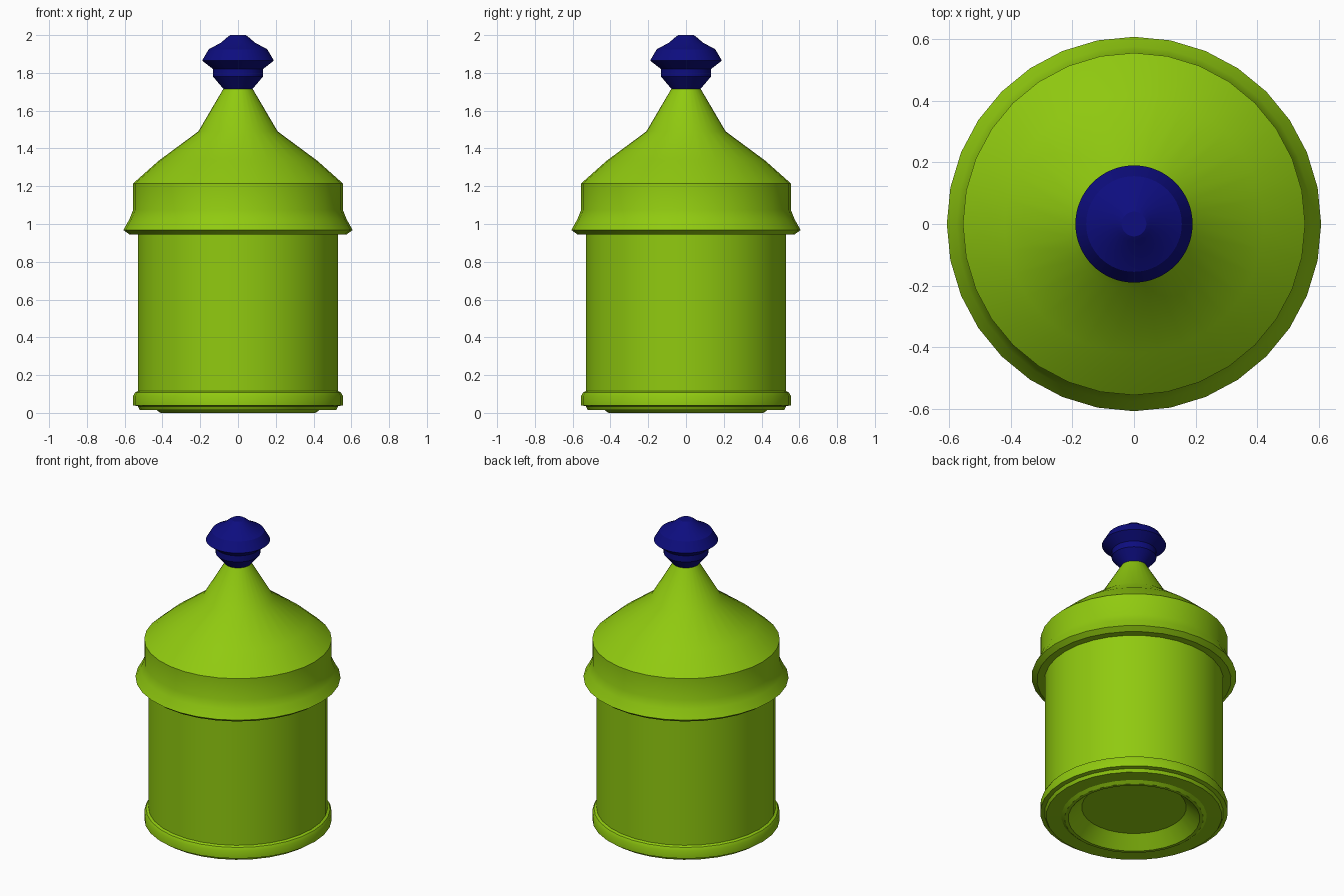
import bpy, bmesh, math

cube = bpy.data.objects.get("Cube")
if cube:
    bpy.data.objects.remove(cube, do_unlink=True)


def make_material(name, color):
    mat = bpy.data.materials.new(name)
    mat.use_nodes = True
    mat.diffuse_color = (*color, 1)
    mat.node_tree.nodes["Principled BSDF"].inputs["Base Color"].default_value = (*color, 1)
    return mat


def lathe(name, profile, sides, mat):
    """Spin a (radius, height) profile around the z axis."""
    bm = bmesh.new()
    verts = [bm.verts.new((r, 0, z)) for r, z in profile]
    edges = [bm.edges.new(pair) for pair in zip(verts, verts[1:])]
    bmesh.ops.spin(bm, geom=verts + edges, cent=(0, 0, 0), axis=(0, 0, 1),
                   angle=math.tau, steps=sides, use_duplicate=False)
    bmesh.ops.remove_doubles(bm, verts=bm.verts, dist=0.0005)
    bmesh.ops.recalc_face_normals(bm, faces=bm.faces)
    mesh = bpy.data.meshes.new(name)
    bm.to_mesh(mesh)
    bm.free()
    mesh.materials.append(mat)
    obj = bpy.data.objects.new(name, mesh)
    bpy.context.collection.objects.link(obj)
    bpy.ops.object.select_all(action="DESELECT")
    obj.select_set(True)
    bpy.context.view_layer.objects.active = obj
    bpy.ops.object.shade_smooth_by_angle(angle=math.radians(30))
    return obj


green = make_material("lime green", (0.28, 0.59, 0.005))
blue = make_material("navy blue", (0.004, 0.004, 0.21))

# Jar with a recessed foot and a raised base ring
lathe("jar_body", [
    (0, 0.075), (0.31, 0.075), (0.39, 0), (0.41, 0), (0.43, 0.014),
    (0.52, 0.016), (0.53, 0.035), (0.555, 0.04), (0.555, 0.09),
    (0.545, 0.108), (0.53, 0.115), (0.53, 0.96), (0, 0.96)], 32, green)

# Lid with a flared rim and a steep neck
lathe("lid", [
    (0, 0.945), (0.575, 0.945), (0.607, 0.968), (0.575, 1.025),
    (0.555, 1.075), (0.555, 1.215), (0.42, 1.335), (0.21, 1.49),
    (0.075, 1.72), (0, 1.72)], 32, green)

# Knob with a bead under a wide cap
lathe("knob", [
    (0, 1.715), (0.077, 1.715), (0.132, 1.78), (0.132, 1.82),
    (0.19, 1.865), (0.155, 1.925), (0.09, 1.96), (0.055, 1.99),
    (0.04, 2.0), (0, 2.0)], 64, blue)
